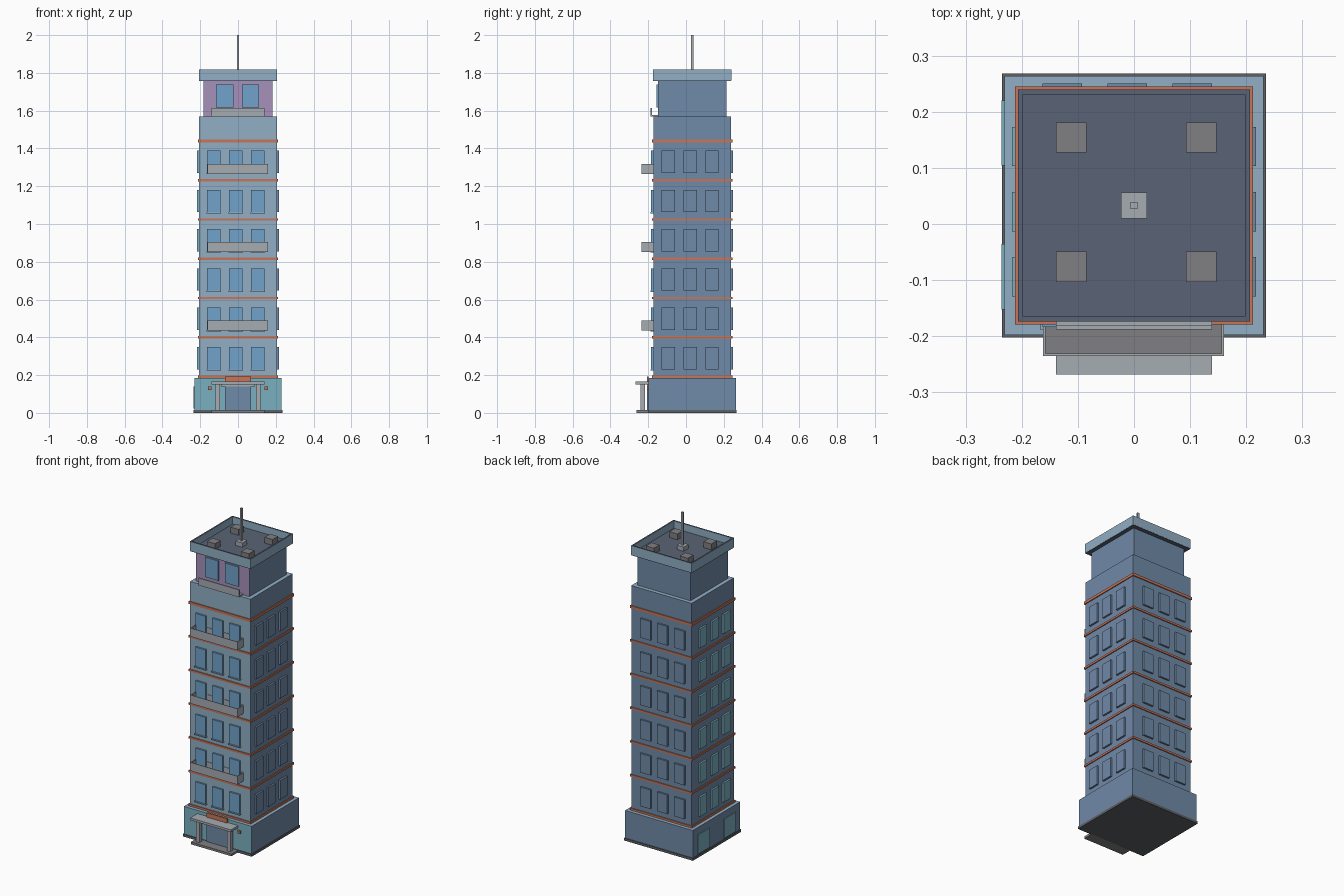
import bpy, bmesh

if "Cube" in bpy.data.objects:
    bpy.data.objects.remove(bpy.data.objects["Cube"])

CY = 0.033  # tower centre in y


def mat(name, r, g, b):
    m = bpy.data.materials.new(name)
    m.diffuse_color = (r, g, b, 1)
    m.use_nodes = True
    m.node_tree.nodes["Principled BSDF"].inputs["Base Color"].default_value = m.diffuse_color
    return m


LIGHT = mat("light blue", 0.283, 0.425, 0.56)
SLATE = mat("slate blue", 0.162, 0.254, 0.392)
TEAL = mat("teal", 0.195, 0.434, 0.527)
PURPLE = mat("purple", 0.385, 0.283, 0.503)
GLASS = mat("window blue", 0.165, 0.37, 0.597)
RED = mat("brick red", 0.58, 0.18, 0.10)
PALE = mat("pale grey", 0.381, 0.413, 0.445)
GREY = mat("mid grey", 0.216, 0.216, 0.23)
ROOF = mat("dark roof", 0.102, 0.127, 0.181)
DARK = mat("dark plinth", 0.11, 0.115, 0.125)


def box(name, x, y, z, m, front=None, top=None, inset=None):
    """Box from (min, max) ranges; optional front and top colours,
    inset = (rim width, depth, floor colour) sinks the top face."""
    bm = bmesh.new()
    bmesh.ops.create_cube(bm, size=1)
    for v in bm.verts:
        for i, r in enumerate((x, y, z)):
            v.co[i] = r[1] if v.co[i] > 0 else r[0]
    bm.normal_update()
    mats = [m, front or m, top or m, inset[2] if inset else m]
    up = None
    for f in bm.faces:
        if f.normal.y < -0.5:
            f.material_index = 1
        if f.normal.z > 0.5:
            f.material_index = 2
            up = f
    if inset:
        bmesh.ops.inset_region(bm, faces=[up], thickness=inset[0])
        up.material_index = 3
        r = bmesh.ops.extrude_discrete_faces(bm, faces=[up])
        for f in r["faces"]:
            f.material_index = 3
            for v in f.verts:
                v.co.z -= inset[1]
            for e in f.edges:
                for g in e.link_faces:
                    if g is not f:
                        g.material_index = 0
    me = bpy.data.meshes.new(name)
    bm.to_mesh(me)
    bm.free()
    for k in mats:
        me.materials.append(k)
    ob = bpy.data.objects.new(name, me)
    bpy.context.collection.objects.link(ob)
    return ob


def square(name, h, z, m, **kw):
    return box(name, (-h, h), (CY - h, CY + h), z, m, **kw)


# Stacked main volumes
square("plinth", 0.235, (0, 0.015), DARK)
square("ground_floor", 0.231, (0.015, 0.185), SLATE, front=TEAL, top=LIGHT)
square("tower", 0.206, (0.185, 1.57), SLATE, front=LIGHT, top=LIGHT)
square("penthouse", 0.182, (1.57, 1.76), SLATE, front=PURPLE)
square("roof_parapet", 0.207, (1.76, 1.817), LIGHT, top=ROOF, inset=(0.013, 0.045, ROOF))
square("cornice_underside", 0.2065, (1.757, 1.76), ROOF)

# Floor bands
STEP = 0.208
for i in range(7):
    z = 0.192 + STEP * i
    t = 0.008 if i == 6 else 0.006
    square("floor_band", 0.212, (z - t, z + t), RED)

# Windows on all four sides
W, T = 0.035, 0.011
for i in range(6):
    z = (0.231 + STEP * i, 0.349 + STEP * i)
    for k in (-1, 0, 1):
        cx, cy = -0.012 + 0.116 * k, 0.022 + 0.116 * k
        xr, yr = (cx - W, cx + W), (cy - W, cy + W)
        f, b = CY - 0.206, CY + 0.206
        box("front_window", xr, (f - T, f), z, GLASS)
        box("front_sill", (cx - 0.039, cx + 0.039), (f - 0.016, f), (z[0] - 0.007, z[0]), LIGHT)
        box("back_window", xr, (b, b + T), z, SLATE)
        box("right_window", (0.206, 0.217), yr, z, SLATE)
        box("left_window", (-0.217, -0.206), yr, z, TEAL)

# Tray balconies on every second floor
for z in (0.437, 0.853, 1.266):
    box("balcony", (-0.162, 0.16), (-0.235, -0.172), (z, z + 0.052), PALE, inset=(0.006, 0.044, GREY))

# Penthouse front windows and ledge
for x in (-0.071, 0.066):
    box("penthouse_window", (x - 0.046, x + 0.046), (CY - 0.19, CY - 0.182), (1.616, 1.738), GLASS)
box("ledge_floor", (-0.139, 0.139), (-0.187, CY - 0.182), (1.57, 1.577), PALE)
box("ledge_front", (-0.139, 0.139), (-0.188, -0.181), (1.57, 1.615), PALE)

# Entrance
FY = CY - 0.231
box("entrance_step", (-0.139, 0.139), (-0.262, FY), (0, 0.014), GREY)
box("door", (-0.07, 0.07), (FY - 0.008, FY), (0.014, 0.14), SLATE)
box("door_head", (-0.09, 0.09), (FY - 0.009, FY), (0.14, 0.15), PALE)
box("canopy", (-0.139, 0.139), (-0.268, FY), (0.151, 0.165), PALE)
box("entrance_sign", (-0.07, 0.07), (FY - 0.009, FY), (0.165, 0.192), RED)
for s in (-1, 1):
    x = s * 0.106
    box("canopy_column", (x - 0.012, x + 0.012), (-0.242, -0.216), (0.014, 0.151), PALE)
    x = s * 0.15
    box("wall_lamp", (x - 0.01, x + 0.01), (FY - 0.009, FY), (0.122, 0.139), RED)

# Ground floor panels on the left side
for y in (-0.094, 0.162):
    box("left_panel", (-0.236, -0.231), (y - 0.058, y + 0.058), (0.022, 0.14), TEAL)

# Roof equipment and mast
for x in (-0.112, 0.12):
    for y in (-0.076, 0.154):
        box("roof_unit", (x - 0.027, x + 0.027), (y - 0.027, y + 0.027), (1.77, 1.808), GREY)
square("mast_base", 0.023, (1.77, 1.798), PALE)
square("mast", 0.006, (1.798, 2.0), PALE)
